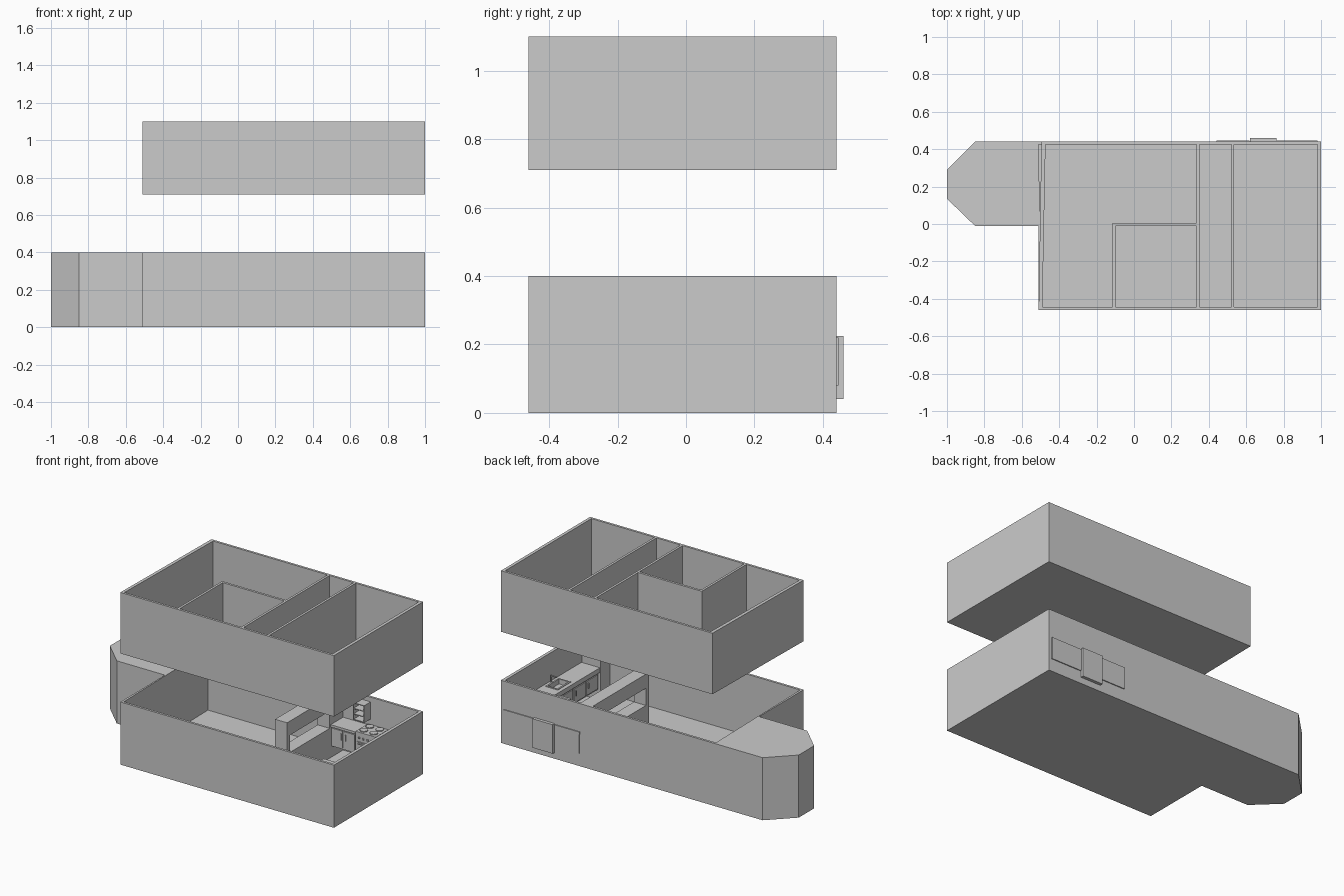
import bpy, bmesh

if "Cube" in bpy.data.objects:
    bpy.data.objects.remove(bpy.data.objects["Cube"])


def finish(name, bm):
    bmesh.ops.recalc_face_normals(bm, faces=bm.faces)
    me = bpy.data.meshes.new(name)
    bm.to_mesh(me)
    bm.free()
    ob = bpy.data.objects.new(name, me)
    bpy.context.collection.objects.link(ob)
    return ob


def prism(name, pts, z0, z1):
    bm = bmesh.new()
    lo = [bm.verts.new((x, y, z0)) for x, y in pts]
    hi = [bm.verts.new((x, y, z1)) for x, y in pts]
    bm.faces.new(lo)
    bm.faces.new(hi)
    for i in range(len(pts)):
        j = (i + 1) % len(pts)
        bm.faces.new((lo[i], lo[j], hi[j], hi[i]))
    return finish(name, bm)


def box(name, x0, x1, y0, y1, z0, z1):
    return prism(name, [(x0, y0), (x1, y0), (x1, y1), (x0, y1)], z0, z1)


def shell(name, outer, inner, z0, zf, z1):
    """Open-topped room: outer walls, wall tops, inner walls and floor."""
    bm = bmesh.new()
    rings = [[bm.verts.new((x, y, z)) for x, y in p]
             for p, z in ((outer, z0), (outer, z1), (inner, z1), (inner, zf))]
    n = len(outer)
    for a, b in zip(rings, rings[1:]):
        for i in range(n):
            j = (i + 1) % n
            bm.faces.new((a[i], a[j], b[j], b[i]))
    bm.faces.new(rings[0])
    bm.faces.new(rings[3])
    return finish(name, bm)


def cylinder(name, x, y, z, r, h, sides=12):
    bm = bmesh.new()
    bmesh.ops.create_cone(bm, cap_ends=True, segments=sides, radius1=r, radius2=r, depth=h)
    bmesh.ops.translate(bm, verts=bm.verts, vec=(x, y, z + h / 2))
    return finish(name, bm)


# lower storey and solid bay
shell("lower_walls",
      [(-.51, -.46), (1, -.46), (1, .44), (-.51, .44)],
      [(-.495, -.445), (.98, -.445), (.98, .425), (-.51, .425)],
      0, .01, .4)
prism("bay", [(-.51, -.01), (-.85, -.01), (-1, .135), (-1, .29), (-.85, .44), (-.51, .44)], 0, .4)

# thick dividing wall with a serving opening
X0, X1, Y0, Y1 = .36, .445, -.14, .425
box("divider_lintel", X0, X1, Y0, Y1, .31, .4)
box("divider_base", X0, X1, Y0, Y1, .01, .2)
box("divider_post_front", X0, X1, Y0, Y0 + .03, .2, .31)
box("divider_post_back", X0, X1, .29, Y1, .2, .31)

# back cabinets on either side of the stove, showing through the wall
for side, (a, b) in {"left": (.445, .618), "right": (.765, .98)}.items():
    box(f"back_cabinet_{side}", a, b, .31, .446, .08, .205)
    box(f"back_counter_{side}", a - .005, b, .30, .446, .205, .22)
    w = (b - a) / 2
    for i in range(2):
        x = a + i * w
        box(f"back_door_{side}_{i}", x + .006, x + w - .006, .304, .31, .09, .198)
        hx = x + w - .018 if i == 0 else x + .012
        box(f"back_handle_{side}_{i}", hx, hx + .006, .299, .304, .14, .18)

# stove with burners, oven door and knobs
box("stove", .62, .763, .30, .46, .04, .225)
box("oven_door", .632, .751, .294, .30, .06, .165)
box("oven_handle", .645, .738, .287, .294, .152, .158)
for i in range(2):
    for j in range(2):
        cylinder(f"burner_{i}{j}", .655 + i * .07, .335 + j * .06, .225, .024, .006)
for i in range(4):
    box(f"knob_{i}", .642 + i * .03, .652 + i * .03, .293, .30, .185, .195)

# open shelf unit on the back wall
box("shelf_side_left", .56, .566, .36, .425, .26, .37)
box("shelf_side_right", .634, .64, .36, .425, .26, .37)
for i in range(4):
    box(f"shelf_board_{i}", .56, .64, .36, .425, .26 + i * .035, .265 + i * .035)

# right-hand counter with a sunken sink
box("right_cabinet", .86, .98, -.34, .30, .08, .19)
sx0, sx1, sy0, sy1 = .88, .955, -.08, .04
box("right_counter_front", .85, sx0, -.345, .30, .19, .22)
box("right_counter_back", sx1, .98, -.345, .30, .19, .22)
box("right_counter_near", sx0, sx1, -.345, sy0, .19, .22)
box("right_counter_far", sx0, sx1, sy1, .30, .19, .22)
shell("sink_rim",
      [(sx0 - .006, sy0 - .006), (sx1 + .006, sy0 - .006), (sx1 + .006, sy1 + .006), (sx0 - .006, sy1 + .006)],
      [(sx0 + .004, sy0 + .004), (sx1 - .004, sy0 + .004), (sx1 - .004, sy1 - .004), (sx0 + .004, sy1 - .004)],
      .191, .193, .224)
box("tap_post", .962, .969, -.023, -.016, .22, .265)
box("tap_spout", .925, .969, -.023, -.016, .26, .266)
for i in range(5):
    y = -.335 + i * .126
    box(f"right_door_{i}", .854, .86, y + .005, y + .121, .09, .18)
    box(f"right_handle_{i}", .848, .854, y + .1, y + .106, .13, .165)

# tall fridge in the front corner
box("fridge", .85, .98, -.445, -.35, .01, .36)

# upper storey with slightly skewed left wall
shell("upper_walls",
      [(-.51, -.46), (1, -.46), (1, .44), (-.495, .44)],
      [(-.49, -.445), (.98, -.445), (.98, .425), (-.473, .425)],
      .71, .72, 1.1)

# upper partitions
box("hall_wall_left", .335, .35, -.445, .425, .72, 1.1)
box("hall_wall_right", .52, .535, -.445, .425, .72, 1.1)
box("small_room_side", -.115, -.10, -.445, .005, .72, 1.1)
box("small_room_back", -.10, .335, -.01, .005, .72, 1.1)
